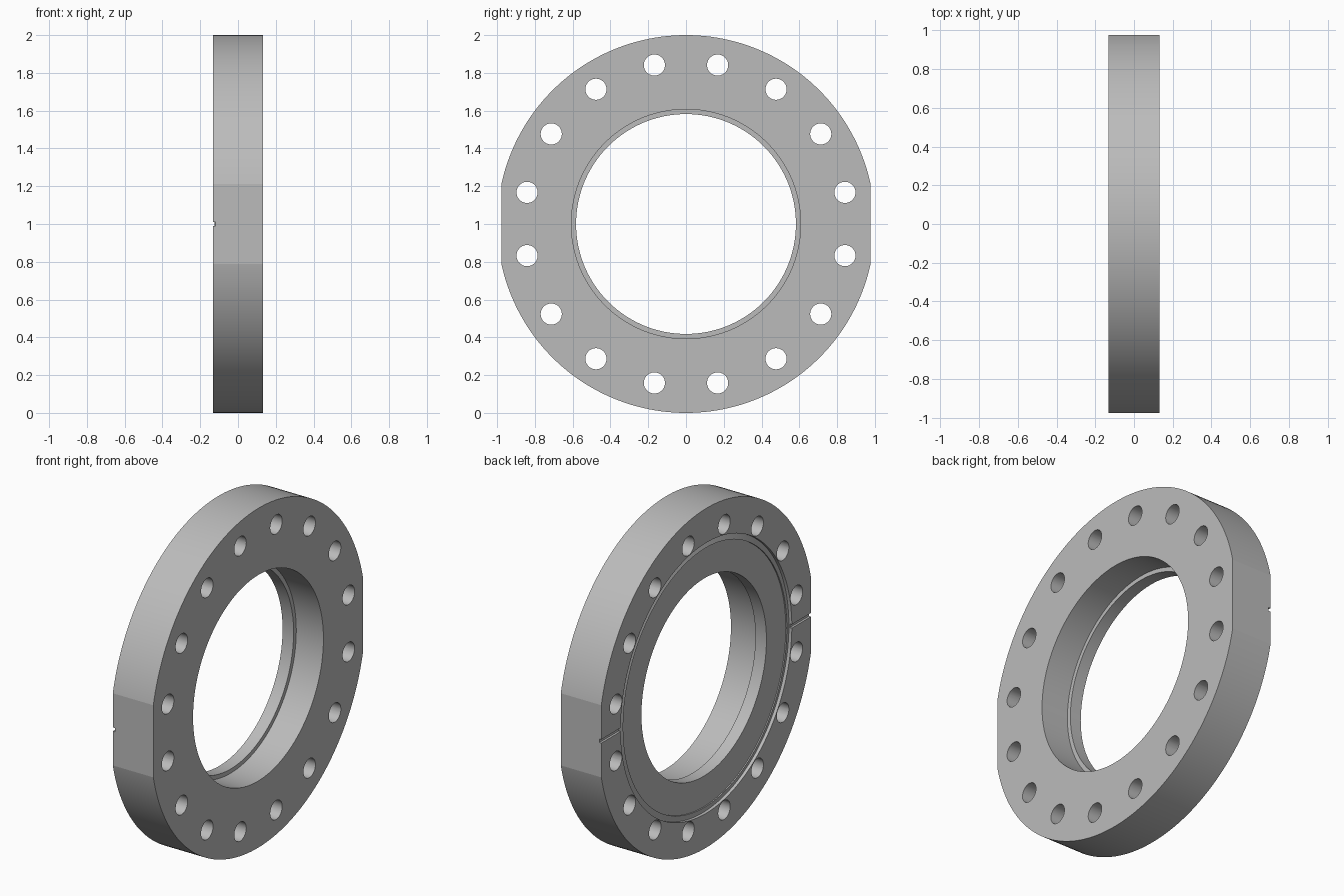
import bpy
import bmesh
from math import cos, sin, pi
from mathutils import Matrix, Vector

cube = bpy.data.objects.get("Cube")
if cube:
    bpy.data.objects.remove(cube, do_unlink=True)

HALF = 0.132      # half thickness along x
CENTRE = 1.0      # height of the ring axis
HOLES = 16

steel = bpy.data.materials.new("steel_grey")
steel.use_nodes = True
grey = (0.5, 0.5, 0.5, 1)
steel.diffuse_color = grey
steel.node_tree.nodes["Principled BSDF"].inputs["Base Color"].default_value = grey


def finish(name, bm):
    bmesh.ops.recalc_face_normals(bm, faces=bm.faces)
    mesh = bpy.data.meshes.new(name)
    bm.to_mesh(mesh)
    bm.free()
    mesh.materials.append(steel)
    obj = bpy.data.objects.new(name, mesh)
    bpy.context.collection.objects.link(obj)
    return obj


def lathe(name, profile, steps):
    """Spin a closed (x, radius) outline around the ring axis."""
    bm = bmesh.new()
    verts = [bm.verts.new((x, 0, CENTRE + r)) for x, r in profile]
    edges = [bm.edges.new((v, verts[i - 1])) for i, v in enumerate(verts)]
    bmesh.ops.spin(bm, geom=verts + edges, cent=(0, 0, CENTRE), axis=(1, 0, 0),
                   angle=2 * pi, steps=steps, use_merge=True)
    bmesh.ops.remove_doubles(bm, verts=bm.verts, dist=1e-5)
    return finish(name, bm)


def add_box(bm, centre, size):
    matrix = Matrix.Translation(Vector(centre)) @ Matrix.Diagonal((*size, 1))
    bmesh.ops.create_cube(bm, size=1, matrix=matrix)


def cut(target, cutter):
    cutter.hide_render = True
    mod = target.modifiers.new(cutter.name, "BOOLEAN")
    mod.operation = "DIFFERENCE"
    mod.solver = "EXACT"
    mod.object = cutter
    bpy.context.view_layer.objects.active = target
    bpy.ops.object.modifier_apply(modifier=mod.name)
    bpy.data.objects.remove(cutter, do_unlink=True)


# Ring body: stepped bore, flat inner face, knife ridge and gasket recess
flange = lathe("flange_ring", [
    (HALF, 1.0), (HALF, 0.607), (-0.045, 0.607), (-0.045, 0.582),
    (-HALF + 0.015, 0.582), (-HALF + 0.015, 0.762), (-HALF + 0.008, 0.762),
    (-HALF + 0.019, 0.79), (-HALF + 0.019, 0.797), (-HALF, 0.797), (-HALF, 1.0),
], 192)

# Bolt holes
bm = bmesh.new()
for i in range(HOLES):
    a = 2 * pi * (i + 0.5) / HOLES
    place = Matrix.Translation((0, 0.858 * cos(a), CENTRE + 0.858 * sin(a)))
    bmesh.ops.create_cone(bm, cap_ends=True, segments=40, radius1=0.056,
                          radius2=0.056, depth=1,
                          matrix=place @ Matrix.Rotation(pi / 2, 4, "Y"))
cut(flange, finish("bolt_hole_cutter", bm))

# Flats on the two sides
bm = bmesh.new()
for side in (-1, 1):
    add_box(bm, (0, side * (0.977 + 0.1), CENTRE), (1, 0.2, 1))
cut(flange, finish("side_flat_cutter", bm))

# Leak test grooves from the recess out to the flats
bm = bmesh.new()
for side in (-1, 1):
    add_box(bm, (-HALF, side * 0.895, CENTRE), (0.026, 0.21, 0.022))
cut(flange, finish("leak_groove_cutter", bm))

# Smooth curved walls, sharp rims
bpy.ops.object.select_all(action="DESELECT")
flange.select_set(True)
bpy.context.view_layer.objects.active = flange
bpy.ops.object.shade_smooth_by_angle(angle=pi / 15)
